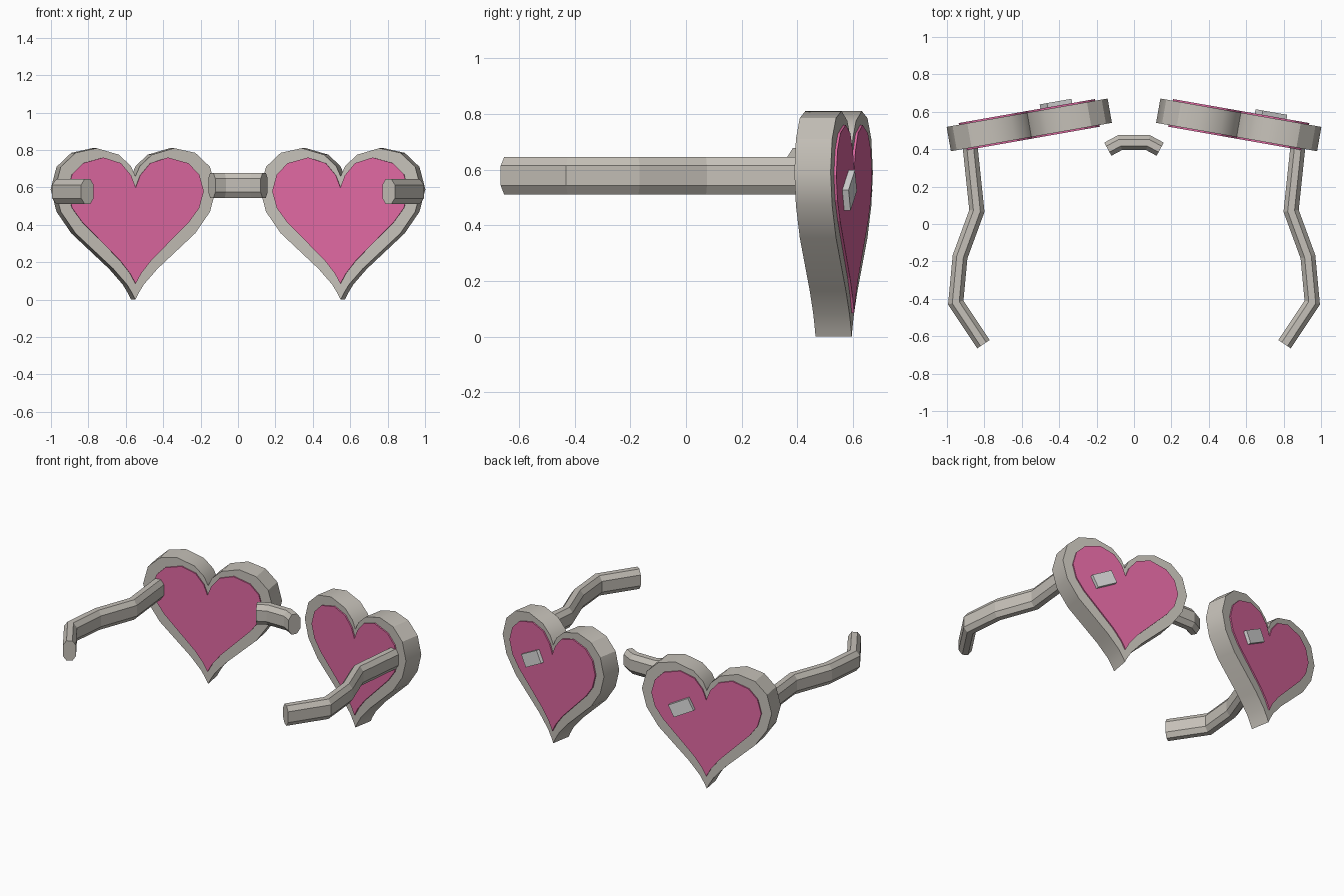
import bpy, bmesh, math
from mathutils import Vector, Matrix

cube = bpy.data.objects.get("Cube")
if cube:
    bpy.data.objects.remove(cube, do_unlink=True)


def material(name, rgb):
    m = bpy.data.materials.new(name)
    m.use_nodes = True
    m.diffuse_color = (*rgb, 1)
    m.node_tree.nodes["Principled BSDF"].inputs["Base Color"].default_value = (*rgb, 1)
    return m


GREY = material("warm grey frame", (0.56, 0.53, 0.48))
PINK = material("pink lens", (0.74, 0.14, 0.36))
PALE = material("pale glint", (0.74, 0.74, 0.74))


def finish(name, bm, mat, smooth=False):
    bmesh.ops.recalc_face_normals(bm, faces=bm.faces)
    mesh = bpy.data.meshes.new(name)
    bm.to_mesh(mesh)
    bm.free()
    mesh.materials.append(mat)
    ob = bpy.data.objects.new(name, mesh)
    bpy.context.collection.objects.link(ob)
    if smooth:
        bpy.ops.object.select_all(action='DESELECT')
        ob.select_set(True)
        bpy.context.view_layer.objects.active = ob
        bpy.ops.object.shade_smooth_by_angle(angle=math.radians(30))
    return ob


def heart(name, half, depth, mat, smooth=False):
    """Extrude a heart, given its +x half from the cleft down to the tip."""
    outline = half + [(-x, z) for x, z in half[-2:0:-1]]
    bm = bmesh.new()
    face = bm.faces.new([bm.verts.new((x, -depth / 2, z)) for x, z in outline])
    new = bmesh.ops.extrude_face_region(bm, geom=[face])["geom"]
    moved = [v for v in new if isinstance(v, bmesh.types.BMVert)]
    bmesh.ops.translate(bm, vec=(0, depth, 0), verts=moved)
    return finish(name, bm, mat, smooth)


def bar(name, path, z):
    """Sweep a tall octagon along a flat path, with mitred bends."""
    w, wi, h, hi = 0.04, 0.018, 0.067, 0.036
    section = [(wi, h), (w, hi), (w, -hi), (wi, -h),
               (-wi, -h), (-w, -hi), (-w, hi), (-wi, h)]
    pts = [Vector(p) for p in path]
    dirs = [(b - a).normalized() for a, b in zip(pts, pts[1:])]
    bm = bmesh.new()
    rings = []
    for i, p in enumerate(pts):
        before, after = dirs[max(i - 1, 0)], dirs[min(i, len(dirs) - 1)]
        t = (before + after).normalized()
        side = Vector((t.y, -t.x)) / t.dot(after)
        rings.append([bm.verts.new((*(p + side * s), z + u)) for s, u in section])
    for a, b in zip(rings, rings[1:]):
        for i in range(8):
            j = (i + 1) % 8
            bm.faces.new((a[i], a[j], b[j], b[i]))
    bm.faces.new(rings[0])
    bm.faces.new(rings[-1])
    return finish(name, bm, GREY)


rim = [(0, 0.66), (0.025, 0.715), (0.09, 0.775), (0.21, 0.81), (0.325, 0.785),
       (0.405, 0.71), (0.437, 0.59), (0.405, 0.47), (0.325, 0.355),
       (0.12, 0.165), (0.045, 0.08), (0.015, 0.03), (0, 0)]
glass = [(0, 0.6), (0.025, 0.665), (0.08, 0.73), (0.175, 0.76), (0.285, 0.73),
         (0.345, 0.67), (0.37, 0.58), (0.345, 0.49), (0.29, 0.415),
         (0.085, 0.21), (0.03, 0.14), (0, 0.085)]

for label, s in (("left", 1), ("right", -1)):
    place = Matrix.Translation((s * 0.56, 0.53, 0)) @ Matrix.Rotation(math.radians(-10 * s), 4, 'Z')
    heart(label + "_rim", rim, 0.132, GREY, True).matrix_world = place
    heart(label + "_lens", glass, 0.15, PINK).matrix_world = place

    # Tilted glint plate on the outward side of the lens
    bm = bmesh.new()
    bmesh.ops.create_cube(bm, size=1, matrix=Matrix.Diagonal((0.15, 0.03, 0.085, 1)))
    glint = finish(label + "_glint", bm, PALE)
    glint.matrix_world = (place @ Matrix.Translation((0.16, 0.083, 0.525))
                          @ Matrix.Rotation(math.radians(28), 4, 'Y'))

    # Bent temple arm
    arm = [(0.878, 0.43), (0.84, 0.07), (0.93, -0.175), (0.953, -0.42), (0.805, -0.643)]
    bar(label + "_temple", [(s * x, y) for x, y in arm], 0.578)

# Nose bridge
bar("bridge", [(-0.14, 0.4), (-0.075, 0.435), (0.075, 0.435), (0.14, 0.4)], 0.611)
